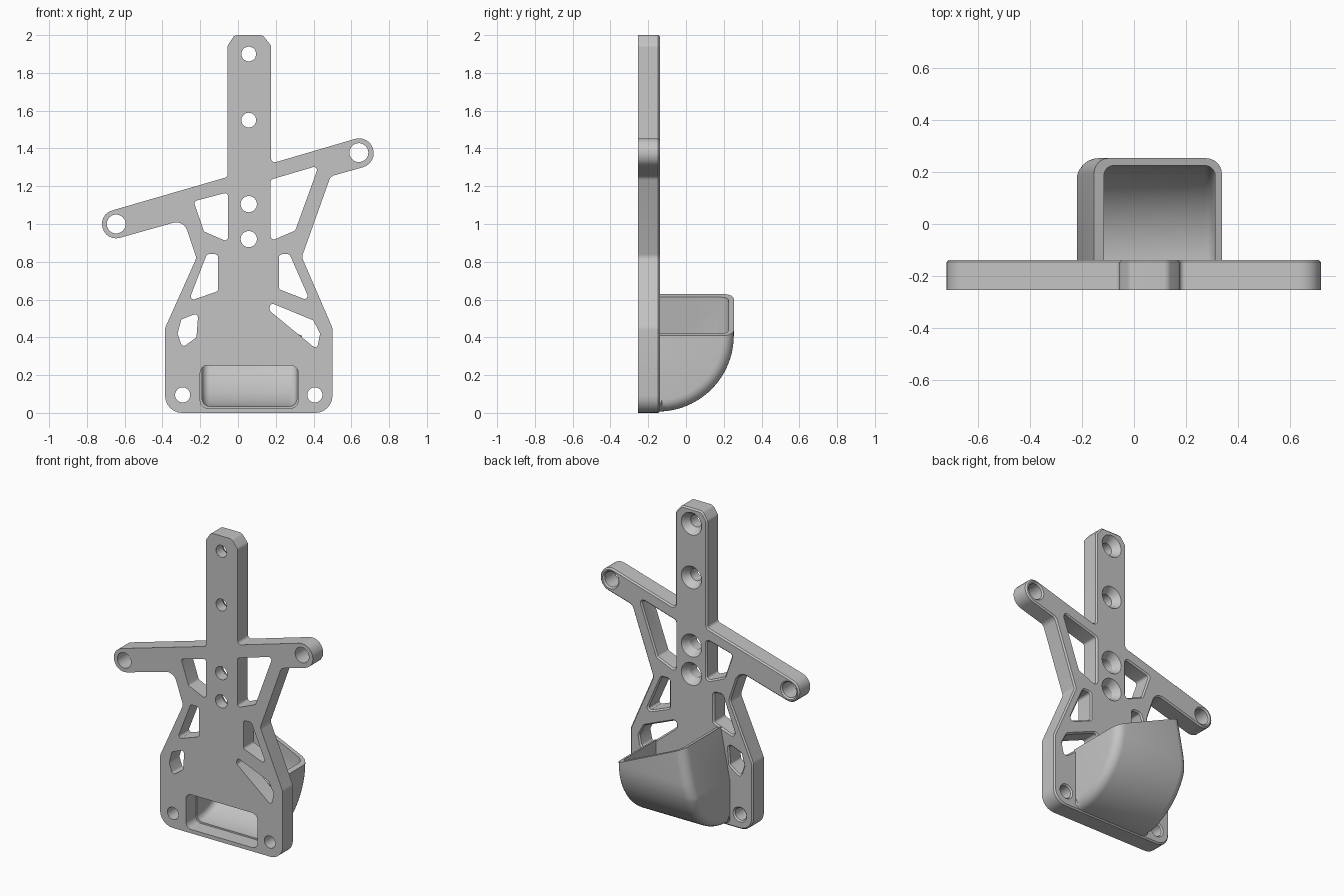
import bpy, bmesh
from math import sin, cos, pi
from mathutils import Vector

if "Cube" in bpy.data.objects:
    bpy.data.objects.remove(bpy.data.objects["Cube"])

FRONT, BACK = -0.253, -0.138

grey = bpy.data.materials.new("plain_grey")
grey.use_nodes = True
grey.diffuse_color = (0.55, 0.55, 0.55, 1)
grey.node_tree.nodes["Principled BSDF"].inputs["Base Color"].default_value = (0.55, 0.55, 0.55, 1)


def fillet(points, steps=6):
    """Round each (x, z, radius) corner of a closed outline."""
    out = []
    for i, (x, z, r) in enumerate(points):
        p = Vector((x, z))
        a = (Vector(points[i - 1][:2]) - p).normalized()
        b = (Vector(points[(i + 1) % len(points)][:2]) - p).normalized()
        half = a.angle(b) / 2
        mid = p + (a + b).normalized() * r / sin(half)
        t = r * cos(half) / sin(half)
        u, v = p + a * t - mid, p + b * t - mid
        sweep = u.angle(v)
        for k in range(steps + 1):
            f = k / steps
            out.append(mid + (u * sin((1 - f) * sweep) + v * sin(f * sweep)) / sin(sweep))
    return out


def circle(x, z, r, n=32):
    return [Vector((x + r * cos(2 * pi * k / n), z + r * sin(2 * pi * k / n))) for k in range(n)]


def loft(bm, ring_a, ring_b):
    """Closed solid between two matching rings of 3D points."""
    a = [bm.verts.new(p) for p in ring_a]
    b = [bm.verts.new(p) for p in ring_b]
    bm.faces.new(a)
    bm.faces.new(b)
    for i in range(len(a)):
        bm.faces.new((a[i - 1], a[i], b[i], b[i - 1]))


def prism(bm, outline, y0, y1):
    loft(bm, [(p.x, y0, p.y) for p in outline], [(p.x, y1, p.y) for p in outline])


def make(name, bm):
    bmesh.ops.recalc_face_normals(bm, faces=bm.faces)
    mesh = bpy.data.meshes.new(name)
    bm.to_mesh(mesh)
    bm.free()
    mesh.materials.append(grey)
    ob = bpy.data.objects.new(name, mesh)
    bpy.context.collection.objects.link(ob)
    return ob


def cut(target, cutter):
    cutter.hide_render = True
    mod = target.modifiers.new("cut", "BOOLEAN")
    mod.operation, mod.solver, mod.object = "DIFFERENCE", "EXACT", cutter
    bpy.context.view_layer.objects.active = target
    bpy.ops.object.modifier_apply(modifier=mod.name)
    bpy.data.objects.remove(cutter)


# Plate with mast, two slanted arms and flared base
outline = [
    (-.018, 2, .03), (.13, 2, .03), (.175, 1.945, .03), (.175, 1.32, .02),
    (.693, 1.472, .076), (.737, 1.322, .076), (.49, 1.252, .04),
    (.338, .825, .04), (.5, .45, .06), (.5, 0, .09),
    (-.386, 0, .09), (-.386, .45, .06), (-.22, .82, .04), (-.288, 1.022, .06),
    (-.696, .907, .073), (-.738, 1.051, .073), (-.055, 1.249, .02), (-.055, 1.945, .03)]
bm = bmesh.new()
prism(bm, fillet(outline), FRONT, BACK)
plate = make("mounting_plate", bm)

# Weight-saving windows and scoop doorway
windows = [
    [(-.235, 1.12), (-.053, 1.168), (-.053, .905), (-.18, .96)],
    [(.173, 1.235), (.428, 1.31), (.303, .965), (.173, .91)],
    [(-.165, .84), (-.105, .84), (-.105, .645), (-.262, .59)],
    [(.217, .84), (.273, .84), (.383, .59), (.217, .655)],
    [(-.3, .495), (-.21, .53), (-.22, .4), (-.295, .345), (-.32, .42)],
    [(.168, .585), (.398, .49), (.435, .42), (.418, .335), (.168, .54)]]
bm = bmesh.new()
for w in windows:
    prism(bm, fillet([(x, z, .016) for x, z in w], 4), -.4, .1)
prism(bm, fillet([(x, z, .04) for x, z in ((-.2, .025), (.318, .025), (.318, .252), (-.2, .252))]), -.4, .1)

# Round holes in the arm ends and base corners
for x, z, r in ((.64, 1.378, .05), (-.645, 1, .05), (.407, .095, .04), (-.293, .095, .04)):
    prism(bm, circle(x, z, r), -.4, .1)
cut(plate, make("window_cutter", bm))

# Countersunk holes up the mast
for z, r in ((1.9, .039), (1.55, .039), (1.105, .043), (.92, .043)):
    bm = bmesh.new()
    prism(bm, circle(.057, z, r), -.4, .1)
    cut(plate, make("hole_cutter", bm))
    bm = bmesh.new()
    loft(bm, [(p.x, BACK - .05, p.y) for p in circle(.057, z, r - .002)],
         [(p.x, BACK + .01, p.y) for p in circle(.057, z, .08)])
    cut(plate, make("countersink_cutter", bm))

# Small chamfer around the back edges
bm = bmesh.new()
bm.from_mesh(plate.data)
rim = [e for e in bm.edges if all(abs(v.co.y - BACK) < 1e-4 for v in e.verts)
       and any(abs(f.normal.y) < .1 for f in e.link_faces)]
bmesh.ops.bevel(bm, geom=rim, offset=.009, segments=1, affect="EDGES", clamp_overlap=False)
bm.to_mesh(plate.data)
bm.free()


def scoop_body(name, x0, x1, radius, start, top, lean_from, corner):
    """Quarter-round chute; its right wall leans inward as it rises."""
    side = [(start, .41 - radius)]
    side += [(-.15 + radius * sin(k * pi / 48), .41 - radius * cos(k * pi / 48)) for k in range(25)]
    side += [(-.15 + radius, top), (start, top)]
    bm = bmesh.new()
    loft(bm, [(x0, y, z) for y, z in side], [(x1, y, z) for y, z in side])
    bmesh.ops.recalc_face_normals(bm, faces=bm.faces)
    edges = [e for e in bm.edges
             if sum(len(f.verts) > 4 for f in e.link_faces) == 1
             and any(v.co.y > start + 1e-4 for v in e.verts)
             and not all(v.co.z > top - .01 for v in e.verts)]
    bmesh.ops.bevel(bm, geom=edges, offset=corner, segments=6, profile=.5, affect="EDGES")
    bmesh.ops.bisect_plane(bm, geom=bm.verts[:] + bm.edges[:] + bm.faces[:],
                           plane_co=(0, 0, lean_from), plane_no=(0, 0, 1))
    for v in bm.verts:
        if v.co.x < 0:
            v.co.x += .2 * max(0, v.co.z - lean_from)
    return make(name, bm)


# Scoop behind the doorway, hollowed and trimmed on a slant
scoop = scoop_body("scoop", -.22, .338, .403, -.15, .9, .3, .06)
bm = bmesh.new()
prism(bm, [Vector(p) for p in ((-.5, .785), (.6, .291), (.6, 1.2), (-.5, 1.2))], -.5, .5)
cut(scoop, make("slant_cutter", bm))
cut(scoop, scoop_body("scoop_hollow", -.19, .312, .375, -.2, 1, .24, .04))

for ob in (plate, scoop):
    bpy.ops.object.select_all(action="DESELECT")
    ob.select_set(True)
    bpy.context.view_layer.objects.active = ob
    bpy.ops.object.shade_smooth_by_angle(angle=.5)
